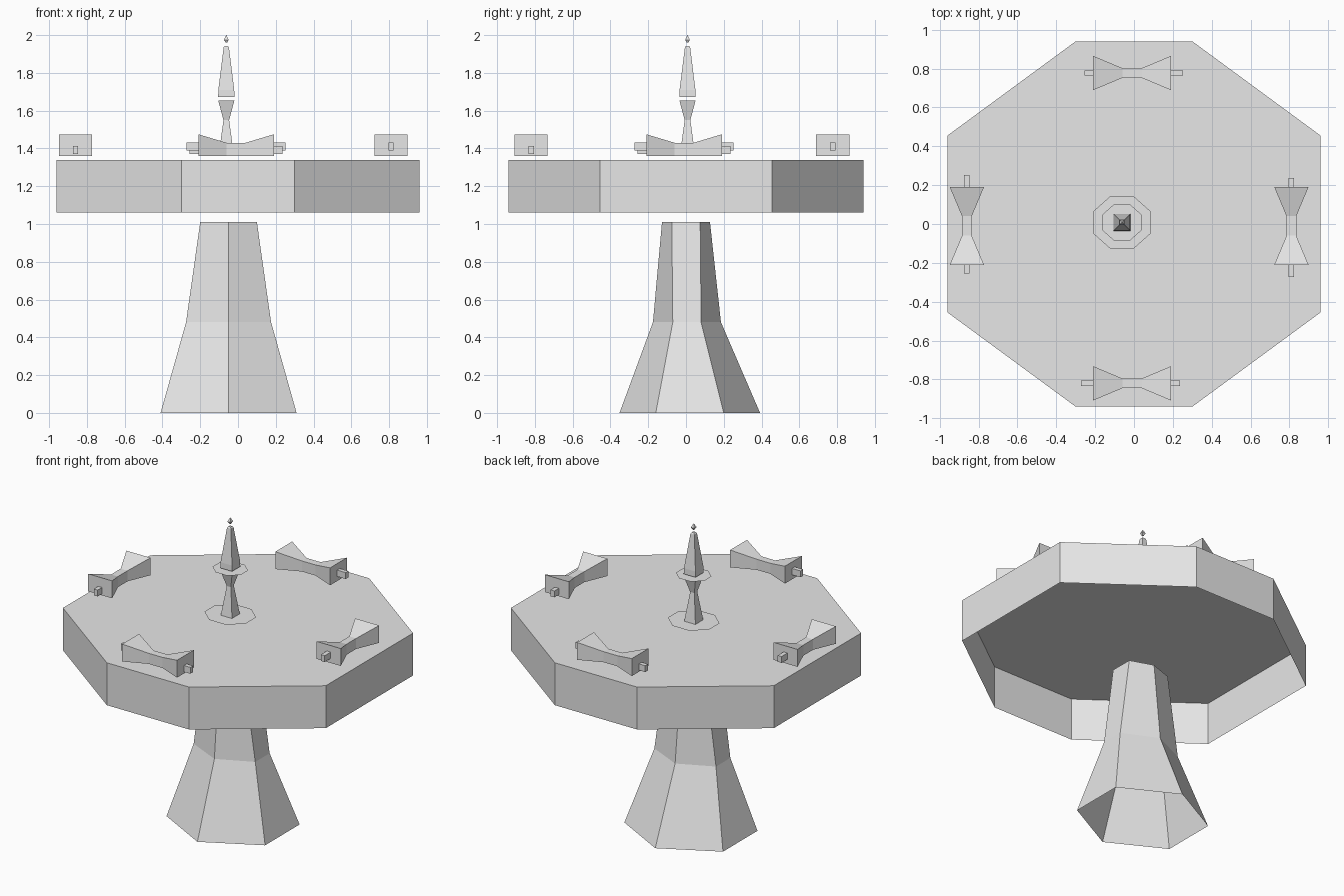
import bpy, bmesh, math
from mathutils import Matrix, Vector

old = bpy.data.objects.get("Cube")
if old:
    bpy.data.objects.remove(old, do_unlink=True)

grey = bpy.data.materials.new("plain_grey")
grey.use_nodes = True
colour = (0.8, 0.8, 0.8, 1)
grey.diffuse_color = colour
grey.node_tree.nodes["Principled BSDF"].inputs["Base Color"].default_value = colour


def loft(name, rings, bottom=True, top=True, matrix=None):
    """Join rings of 3D points with flat quads and optional end caps."""
    bm = bmesh.new()
    rows = [[bm.verts.new(p) for p in ring] for ring in rings]
    for low, high in zip(rows, rows[1:]):
        n = len(low)
        for i in range(n):
            j = (i + 1) % n
            bm.faces.new((low[i], low[j], high[j], high[i]))
    if bottom:
        bm.faces.new(rows[0][::-1])
    if top:
        bm.faces.new(rows[-1])
    if matrix:
        bm.transform(matrix)
    mesh = bpy.data.meshes.new(name)
    bm.to_mesh(mesh)
    bm.free()
    mesh.materials.append(grey)
    obj = bpy.data.objects.new(name, mesh)
    bpy.context.collection.objects.link(obj)
    return obj


def octagon(hx, hy, cx, cy, z, centre=(0, 0)):
    """Octagon with half sizes hx, hy; flat edges reach cx and cy."""
    x0, y0 = centre
    pts = [(cx, -hy), (hx, -cy), (hx, cy), (cx, hy),
           (-cx, hy), (-hx, cy), (-hx, -cy), (-cx, -hy)]
    return [(x0 + x, y0 + y, z) for x, y in pts]


def hexagon(half_x, corner_y, tip_y, y0, z):
    x0 = -0.05
    pts = [(0, -tip_y), (half_x, -corner_y), (half_x, corner_y),
           (0, tip_y), (-half_x, corner_y), (-half_x, -corner_y)]
    return [(x0 + x, y0 + y, z) for x, y in pts]


def square(h, z, centre):
    x0, y0 = centre
    return [(x0 + sx * h, y0 + sy * h, z)
            for sx, sy in ((-1, -1), (1, -1), (1, 1), (-1, 1))]


# Table: hollow top, open underneath, on a flared hexagonal foot
loft("table_top", [octagon(0.96, 0.94, 0.30, 0.455, z) for z in (1.06, 1.34)],
     bottom=False)
loft("pedestal", [hexagon(0.36, 0.18, 0.372, 0.02, 0),
                  hexagon(0.225, 0.075, 0.18, 0.005, 0.48),
                  hexagon(0.15, 0.075, 0.127, 0.0, 1.01)], bottom=False)

# Candle with its stand, two thin trays and flame
mid = (-0.062, 0.008)
loft("candle_base_tray", [octagon(0.15, 0.135, 0.06, 0.055, 1.36, mid)], bottom=False)
loft("candle_upper_tray", [octagon(0.103, 0.093, 0.042, 0.038, 1.663, mid)], bottom=False)
loft("candle_stand", [square(h, z, mid) for h, z in
                      ((0.041, 1.36), (0.015, 1.55), (0.043, 1.655))])
loft("candle", [square(h, z, mid) for h, z in
                ((0.043, 1.672), (0.042, 1.71), (0.014, 1.935), (0.008, 1.943))])
loft("flame", [square(h, z, mid) for h, z in
               ((0.004, 1.96), (0.012, 1.975), (0.001, 2.0))])


# Pinched party crackers, one per side, each with two pull tabs
def section(x, half_width, low, high):
    return [(x, -half_width, low), (x, half_width, low),
            (x, half_width, high), (x, -half_width, high)]


places = {"front": (-0.01, -0.82, 0), "left": (0.81, -0.01, 90),
          "back": (-0.01, 0.777, 180), "right": (-0.86, -0.01, 270)}
for side, (x, y, angle) in places.items():
    place = (Matrix.Translation(Vector((x, y, 0)))
             @ Matrix.Rotation(math.radians(angle), 4, "Z"))
    loft(side + "_cracker",
         [section(u, w, 1.36, top) for u, w, top in
          ((-0.2, 0.088, 1.475), (-0.05, 0.025, 1.43),
           (0.05, 0.025, 1.43), (0.2, 0.088, 1.475))], matrix=place)
    for label, start, end, low in (("high", -0.262, -0.2, 1.39),
                                   ("low", 0.2, 0.246, 1.37)):
        loft(f"{side}_cracker_{label}_tab",
             [section(u, 0.014, low, low + 0.042) for u in (start, end)],
             matrix=place)
